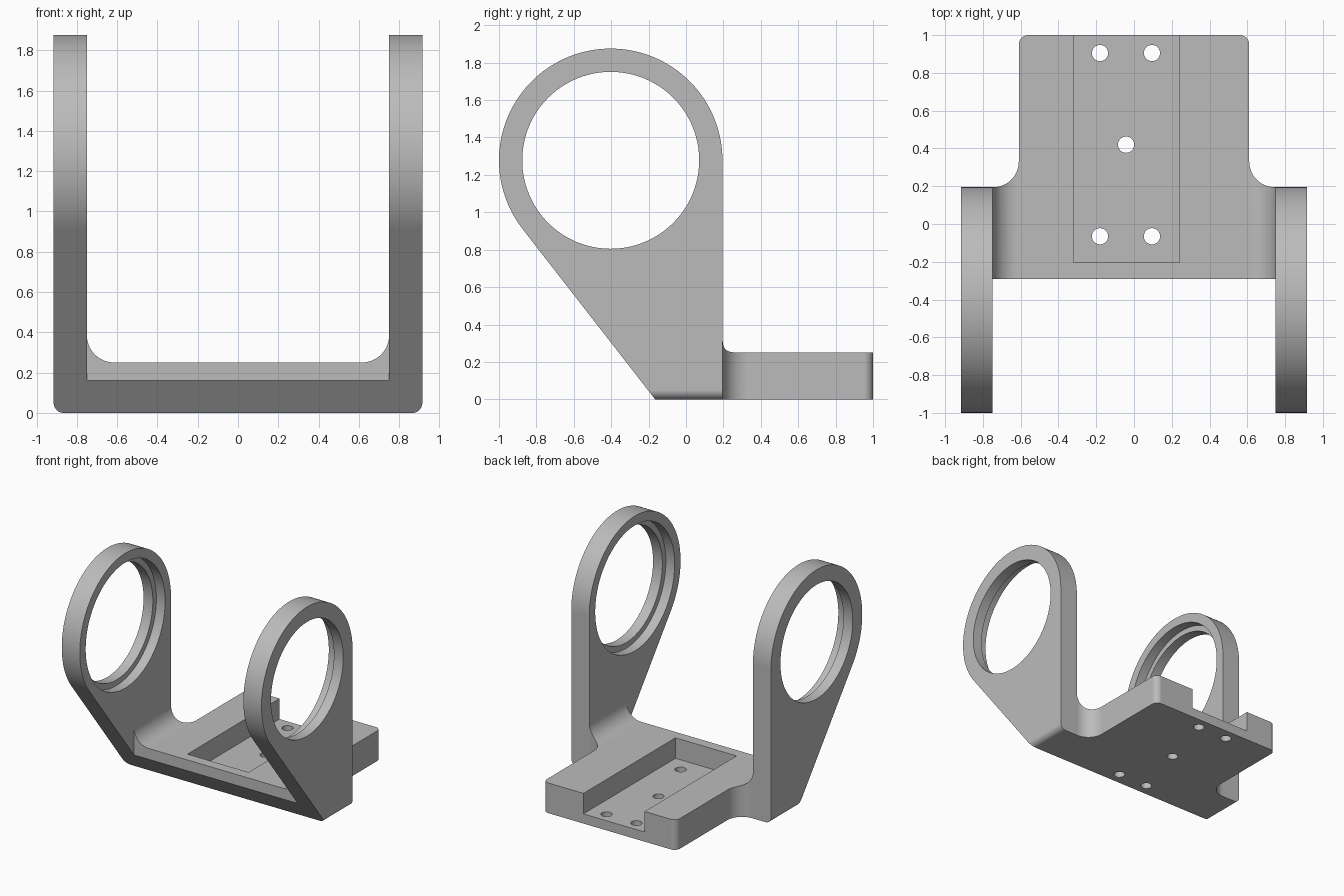
import bpy, bmesh
from math import pi, cos, sin, acos, atan2, hypot

cube = bpy.data.objects.get("Cube")
if cube:
    bpy.data.objects.remove(cube, do_unlink=True)

ARM_OUT, ARM_IN, BACK = 0.915, 0.75, 0.195      # arm faces and rear edge
RING_Y, RING_Z, RING_R = -0.4025, 1.278, 0.5975  # ring centre and radius
PLATE_X, PLATE_Z = 0.61, 0.25
FILLET, ROUND = 0.135, 0.05

grey = bpy.data.materials.new("plain grey")
grey.use_nodes = True
colour = (0.5, 0.5, 0.5, 1)
grey.diffuse_color = colour
grey.node_tree.nodes["Principled BSDF"].inputs["Base Color"].default_value = colour


def arc(cx, cy, r, start, end, steps=12):
    """Points on an arc, angles in units of pi."""
    angles = [pi * (start + (end - start) * i / steps) for i in range(steps + 1)]
    return [(cx + r * cos(a), cy + r * sin(a)) for a in angles]


def mirrored(half):
    """Close a half outline by mirroring it across the first axis."""
    return half + [(-a, b) for a, b in reversed(half)]


def prism(name, outline, axis, low, high):
    """Extrude a closed outline along x, y or z."""
    place = {"x": lambda a, b, t: (t, a, b),
             "y": lambda a, b, t: (a, t, b),
             "z": lambda a, b, t: (a, b, t)}[axis]
    bm = bmesh.new()
    ends = [[bm.verts.new(place(a, b, t)) for a, b in outline] for t in (low, high)]
    bm.faces.new(ends[0])
    bm.faces.new(ends[1])
    for i in range(len(outline)):
        j = (i + 1) % len(outline)
        bm.faces.new((ends[0][i], ends[0][j], ends[1][j], ends[1][i]))
    bmesh.ops.recalc_face_normals(bm, faces=bm.faces)
    mesh = bpy.data.meshes.new(name)
    bm.to_mesh(mesh)
    bm.free()
    mesh.materials.append(grey)
    obj = bpy.data.objects.new(name, mesh)
    bpy.context.collection.objects.link(obj)
    return obj


def rect(a0, a1, b0, b1):
    return [(a0, b0), (a1, b0), (a1, b1), (a0, b1)]


def apply(obj, modifier):
    bpy.context.view_layer.objects.active = obj
    bpy.ops.object.modifier_apply(modifier=modifier.name)


def combine(body, tool, operation="DIFFERENCE"):
    mod = body.modifiers.new("shape", "BOOLEAN")
    mod.object, mod.operation, mod.solver = tool, operation, "EXACT"
    apply(body, mod)
    bpy.data.objects.remove(tool, do_unlink=True)


# U-shaped front section: rounded lower edges, filleted inner corners
section = mirrored(
    arc(ARM_OUT - ROUND, ROUND, ROUND, -0.5, 0)
    + [(ARM_OUT, 2), (ARM_IN, 2)]
    + arc(ARM_IN - FILLET, PLATE_Z + FILLET, FILLET, 0, -0.5))
bracket = prism("cradle_bracket", section, "y", -1.2, 1.2)

# Plan: wide at the arms, filleted into the narrower plate
plan = mirrored(
    [(1, -1.1), (1, BACK)]
    + arc(PLATE_X + FILLET, BACK + FILLET, FILLET, 1.5, 1)
    + arc(PLATE_X - ROUND, 1 - ROUND, ROUND, 0, 0.5))
combine(bracket, prism("plan", plan, "z", -0.5, 2.5), "INTERSECT")

# Side: round ring head with a tangent slope down to the foot
foot_y = -0.165
dy, dz = foot_y - RING_Y, -RING_Z
tangent = (atan2(dz, dy) - acos(RING_R / hypot(dy, dz))) / pi + 2
side = (arc(RING_Y, RING_Z, RING_R, 0, tangent, 72)
        + [(foot_y, 0), (1.1, 0), (1.1, 0.6), (BACK, 0.6)])
combine(bracket, prism("side", side, "x", -1.1, 1.1), "INTERSECT")

# Upright front edge of the plate between the arms
combine(bracket, prism("front_gap", rect(-1.3, -0.29, -0.2, 2.2), "x", -ARM_IN, ARM_IN))

# Ring bores: through hole, then a wider seat on the inner faces
circle = lambda a, b, r, n: arc(a, b, r, 0, 2, n)[:-1]
combine(bracket, prism("bore", circle(RING_Y, RING_Z, 0.473, 96), "x", -1.2, 1.2))
combine(bracket, prism("seat", circle(RING_Y, RING_Z, 0.52, 96), "x", -0.83, 0.83))

# Long pocket open at the back, with five screw holes
combine(bracket, prism("pocket", rect(-0.32, 0.24, -0.205, 1.3), "z", 0.08, 0.6))
for x, y in [(-0.18, 0.905), (0.095, 0.905), (-0.042, 0.42), (-0.18, -0.065), (0.095, -0.065)]:
    combine(bracket, prism("screw_hole", circle(x, y, 0.043, 32), "z", -0.3, 0.5))

# Smooth curved faces, crisp edges
bpy.ops.object.select_all(action="DESELECT")
bracket.select_set(True)
bpy.context.view_layer.objects.active = bracket
bpy.ops.object.shade_smooth_by_angle(angle=pi / 6)
weighted = bracket.modifiers.new("flat_shading", "WEIGHTED_NORMAL")
weighted.keep_sharp = True
